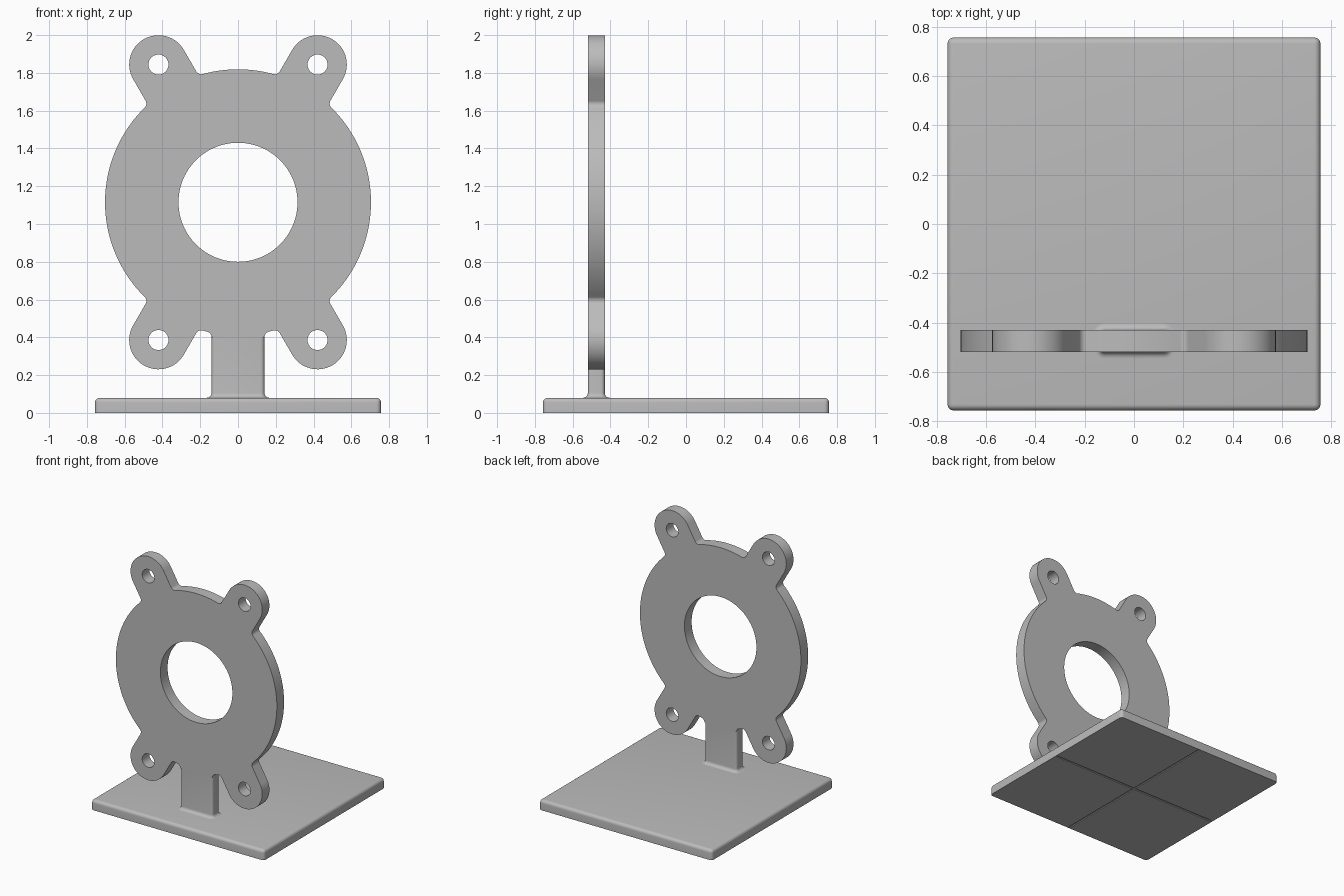
import bpy, bmesh, math
from mathutils import Vector

if "Cube" in bpy.data.objects:
    bpy.data.objects.remove(bpy.data.objects["Cube"], do_unlink=True)

GREY = (0.50, 0.50, 0.50, 1)
mat = bpy.data.materials.new("plain grey")
mat.use_nodes = True
mat.diffuse_color = GREY
mat.node_tree.nodes["Principled BSDF"].inputs["Base Color"].default_value = GREY

CZ, CY = 1.115, -0.475          # ring centre height, ring plane
R, HOLE = 0.704, 0.315          # ring radii
LUG_R, LUG_HOLE, LUG_D = 0.155, 0.053, 0.842
POST_W, THICK, FILLET = 0.14, 0.09, 0.03
BASE, BASE_H = 0.757, 0.08


def arc(cx, cy, r, a0, a1, n):
    return [Vector((cx + r * math.cos(a0 + (a1 - a0) * i / n),
                    cy + r * math.sin(a0 + (a1 - a0) * i / n))) for i in range(n + 1)]


def activate(ob):
    bpy.ops.object.select_all(action='DESELECT')
    ob.select_set(True)
    bpy.context.view_layer.objects.active = ob


def finish(ob):
    ob.data.materials.clear()
    ob.data.materials.append(mat)
    activate(ob)
    bpy.ops.object.shade_smooth_by_angle(angle=math.radians(35))


def from_bmesh(name, bm):
    bmesh.ops.recalc_face_normals(bm, faces=bm.faces)
    me = bpy.data.meshes.new(name)
    bm.to_mesh(me)
    bm.free()
    ob = bpy.data.objects.new(name, me)
    bpy.context.collection.objects.link(ob)
    return ob


def arm(w, angle, length=None):
    """Outline of one radial arm with filleted roots; returns points and half angle."""
    phi = math.asin((w + FILLET) / (R + FILLET))
    u = (R + FILLET) * math.cos(phi)
    pts = arc(u, -w - FILLET, FILLET, math.pi - phi, math.pi / 2, 8)
    if length:
        pts += arc(length, 0, w, -math.pi / 2, math.pi / 2, 32)
    pts += arc(u, w + FILLET, FILLET, -math.pi / 2, -math.pi + phi, 8)
    c, s = math.cos(angle), math.sin(angle)
    return [Vector((p.x * c - p.y * s, p.x * s + p.y * c)) for p in pts], phi, u


# Ring plate with four lugs and a stub for the post
specs = [(LUG_R, 60, LUG_D), (LUG_R, 120, LUG_D), (LUG_R, 240, LUG_D),
         (POST_W, 270, None), (LUG_R, 300, LUG_D)]
outline = []
for i, (w, deg, length) in enumerate(specs):
    pts, phi, stub_u = arm(w, math.radians(deg), length)
    nw, nd, _ = specs[(i + 1) % len(specs)]
    a0 = math.radians(deg) + phi
    a1 = math.radians(nd + (360 if nd < deg else 0)) - math.asin((nw + FILLET) / (R + FILLET))
    n = max(2, int((a1 - a0) / 0.04))
    outline += pts + arc(0, 0, R, a0, a1, n)[1:-1]
    if length is None:
        stub_z = CZ - stub_u

loops = [outline, arc(0, 0, HOLE, 0, 2 * math.pi, 96)[:-1]]
for deg in (60, 120, 240, 300):
    a = math.radians(deg)
    loops.append(arc(LUG_D * math.cos(a), LUG_D * math.sin(a), LUG_HOLE, 0, 2 * math.pi, 40)[:-1])

curve = bpy.data.curves.new("ring_plate", 'CURVE')
curve.dimensions, curve.fill_mode, curve.extrude = '2D', 'BOTH', THICK / 2
for loop in loops:
    sp = curve.splines.new('POLY')
    sp.points.add(len(loop) - 1)
    for p, v in zip(sp.points, loop):
        p.co = (v.x, v.y, 0, 1)
    sp.use_cyclic_u = True
ring = bpy.data.objects.new("ring_plate", curve)
bpy.context.collection.objects.link(ring)
ring.location = (0, CY, CZ)
ring.rotation_euler = (math.pi / 2, 0, 0)
activate(ring)
bpy.ops.object.convert(target='MESH')
ring = bpy.context.object
bm = bmesh.new()
bm.from_mesh(ring.data)
bmesh.ops.remove_doubles(bm, verts=bm.verts, dist=1e-5)
bmesh.ops.recalc_face_normals(bm, faces=bm.faces)
bm.to_mesh(ring.data)
bm.free()
finish(ring)

# Post: rounded rectangle lofted down, flaring into the base
FLARE, CORNER = 0.025, 0.02
levels = [(stub_z, 0.0)]
for i in range(7):
    a = math.pi / 2 * i / 6
    levels.append((BASE_H + FLARE * (1 - math.sin(a)), FLARE * (1 - math.cos(a))))
bm = bmesh.new()
rings = []
for z, off in levels:
    pts = []
    for k, (sx, sy) in enumerate([(1, 1), (-1, 1), (-1, -1), (1, -1)]):
        pts += arc(sx * (POST_W - CORNER), CY + sy * (THICK / 2 - CORNER),
                   CORNER + off, k * math.pi / 2, (k + 1) * math.pi / 2, 6)
    rings.append([bm.verts.new((p.x, p.y, z)) for p in pts])
for a, b in zip(rings, rings[1:]):
    for i in range(len(a)):
        j = (i + 1) % len(a)
        bm.faces.new((a[i], a[j], b[j], b[i]))
bm.faces.new(rings[0])
bm.faces.new(rings[-1])
finish(from_bmesh("post", bm))


def box(bm, sx, sy, z0, z1):
    vs = bmesh.ops.create_cube(bm, size=1)["verts"]
    for v in vs:
        v.co = (v.co.x * sx, v.co.y * sy, z0 if v.co.z < 0 else z1)


# Base plate, rounded on all but its bottom edges
bm = bmesh.new()
box(bm, 2 * BASE, 2 * BASE, 0, BASE_H)
edges = [e for e in bm.edges if max(v.co.z for v in e.verts) > 0.01]
bmesh.ops.bevel(bm, geom=edges, offset=0.025, segments=6, profile=0.5, affect='EDGES')
base = from_bmesh("base_plate", bm)

# Crossed shallow grooves under the base
for sx, sy in ((0.016, 1.49), (1.49, 0.016)):
    bm = bmesh.new()
    box(bm, sx, sy, -0.02, 0.006)
    cutter = from_bmesh("groove_cutter", bm)
    cutter.hide_render = True
    mod = base.modifiers.new("groove", 'BOOLEAN')
    mod.operation, mod.solver, mod.object = 'DIFFERENCE', 'EXACT', cutter
    activate(base)
    bpy.ops.object.modifier_apply(modifier=mod.name)
    bpy.data.objects.remove(cutter, do_unlink=True)
finish(base)
